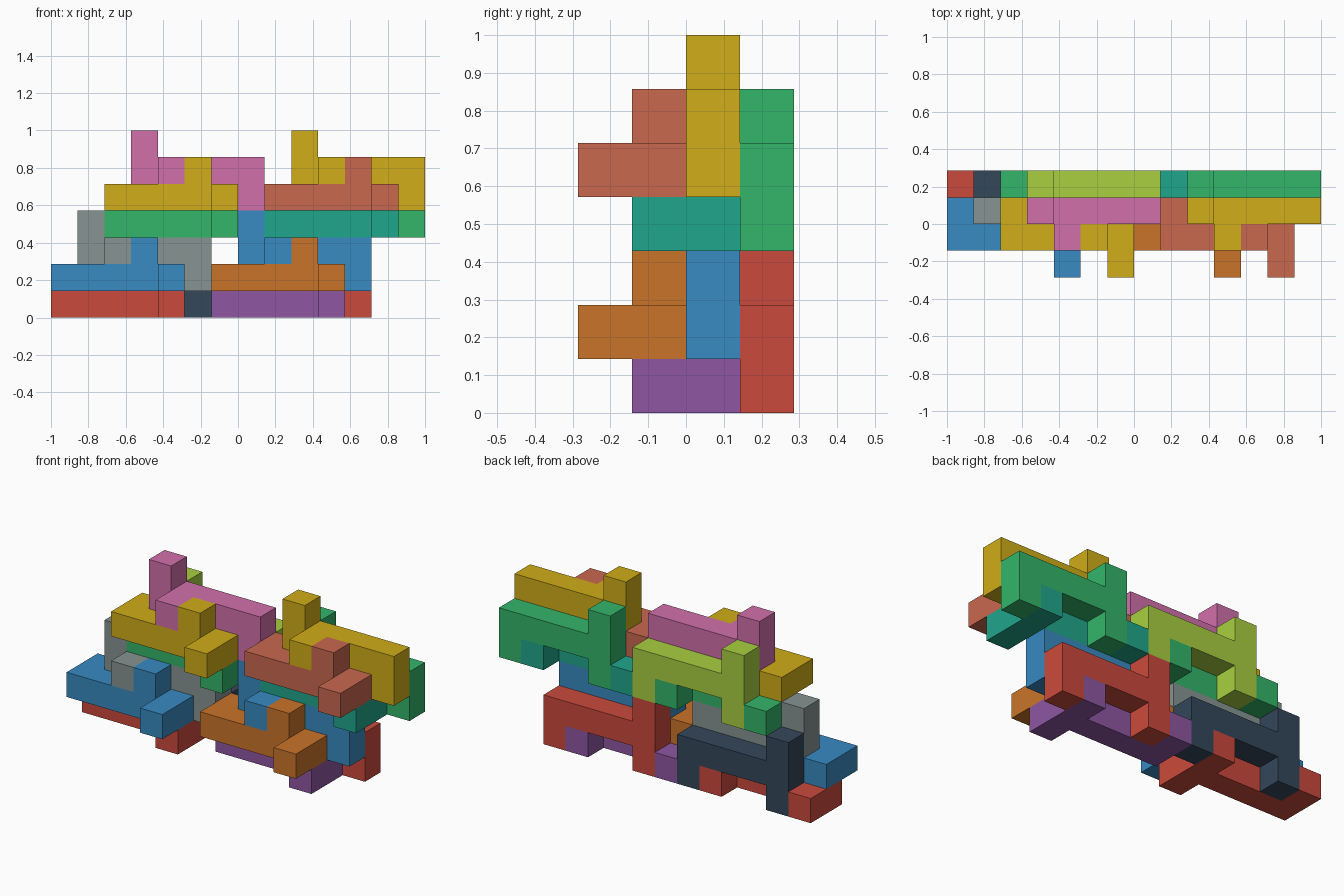
import bpy, bmesh, math
from mathutils import Vector

if "Cube" in bpy.data.objects:
    bpy.data.objects.remove(bpy.data.objects["Cube"])

U = 1 / 7                       # edge of one grid cube
ORIGIN = Vector((-7, -2, 0))    # grid corner, in cubes

# Two bar shapes, each five cubes long with four knobs
BAR = [(i, 0, 0) for i in range(5)]
LYING = BAR + [(0, 1, 0), (4, 1, 0), (4, -1, 0), (3, 0, 1)]
STANDING = BAR + [(0, 0, 1), (0, 0, -1), (4, 0, -1), (1, -1, 0)]

COLOURS = {
    "red": "CB4A3C", "blue": "388AC2", "orange": "CA7429", "purple": "8E56A2",
    "green": "33B56A", "teal": "20A68C", "yellow": "D1AD18", "salmon": "C9684F",
    "pink": "D270AA", "lime": "A9D040", "grey": "869492", "slate": "34475A",
}

# name, colour, shape, grid position of the first bar cube
PIECES = [
    ("lower_left_back_lying_bar", "red", LYING, (0, 2, 0)),
    ("lower_right_back_lying_bar", "purple", LYING, (6, 2, 0)),
    ("lower_left_front_lying_bar", "blue", LYING, (0, 1, 1)),
    ("lower_right_front_lying_bar", "orange", LYING, (6, 1, 1)),
    ("lower_left_back_standing_bar", "slate", STANDING, (1, 3, 1)),
    ("lower_right_back_standing_bar", "red", STANDING, (7, 3, 1)),
    ("lower_left_middle_standing_bar", "grey", STANDING, (1, 2, 2)),
    ("lower_right_middle_standing_bar", "blue", STANDING, (7, 2, 2)),
    ("upper_left_back_lying_bar", "green", LYING, (2, 2, 3)),
    ("upper_right_back_lying_bar", "teal", LYING, (8, 2, 3)),
    ("upper_left_front_lying_bar", "yellow", LYING, (2, 1, 4)),
    ("upper_right_front_lying_bar", "salmon", LYING, (8, 1, 4)),
    ("upper_left_back_standing_bar", "lime", STANDING, (3, 3, 4)),
    ("upper_right_back_standing_bar", "green", STANDING, (9, 3, 4)),
    ("upper_left_middle_standing_bar", "pink", STANDING, (3, 2, 5)),
    ("upper_right_middle_standing_bar", "yellow", STANDING, (9, 2, 5)),
]


def material(name):
    mat = bpy.data.materials.get(name)
    if mat is None:
        mat = bpy.data.materials.new(name)
        srgb = [int(COLOURS[name][i:i + 2], 16) / 255 for i in (0, 2, 4)]
        mat.diffuse_color = [((c + 0.055) / 1.055) ** 2.4 for c in srgb] + [1]
        mat.use_nodes = True
        mat.node_tree.nodes["Principled BSDF"].inputs["Base Color"].default_value = mat.diffuse_color
    return mat


def cube_piece(name, colour, shape, start):
    """Join unit cubes into one closed skin without inner faces."""
    cells = set(shape)
    bm = bmesh.new()
    for cell in shape:
        for axis in range(3):
            for sign in (-1, 1):
                n = Vector((0, 0, 0))
                n[axis] = sign
                if tuple(int(c + d) for c, d in zip(cell, n)) in cells:
                    continue
                a = Vector((0, 0, 0))
                a[(axis + 1) % 3] = 0.5
                b = n.cross(a)
                mid = Vector(cell) + Vector((0.5, 0.5, 0.5)) + n * 0.5
                corners = (mid - a - b, mid + a - b, mid + a + b, mid - a + b)
                bm.faces.new([bm.verts.new(c * U) for c in corners])
    bmesh.ops.remove_doubles(bm, verts=bm.verts[:], dist=U * 0.01)
    bmesh.ops.dissolve_limit(bm, angle_limit=math.radians(1),
                             verts=bm.verts[:], edges=bm.edges[:])
    bmesh.ops.recalc_face_normals(bm, faces=bm.faces[:])
    mesh = bpy.data.meshes.new(name)
    bm.to_mesh(mesh)
    bm.free()
    mesh.materials.append(material(colour))
    obj = bpy.data.objects.new(name, mesh)
    obj.location = (ORIGIN + Vector(start)) * U
    bpy.context.collection.objects.link(obj)


for piece in PIECES:
    cube_piece(*piece)
